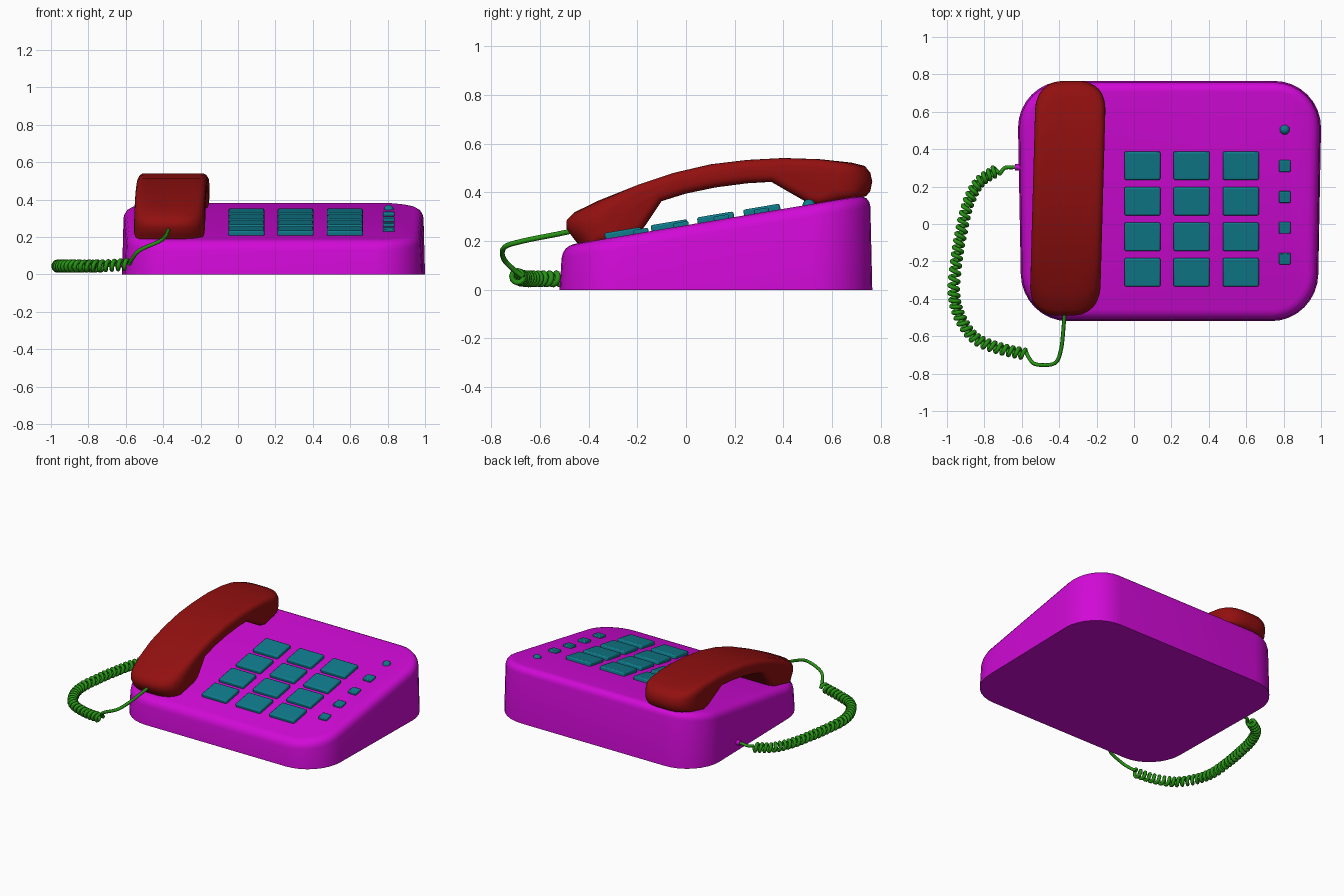
import bpy, bmesh, math
from mathutils import Vector

if "Cube" in bpy.data.objects:
    bpy.data.objects.remove(bpy.data.objects["Cube"])


def material(name, rgb):
    m = bpy.data.materials.new(name)
    m.use_nodes = True
    m.diffuse_color = (*rgb, 1)
    m.node_tree.nodes["Principled BSDF"].inputs["Base Color"].default_value = (*rgb, 1)
    return m


MAGENTA = material("magenta plastic", (0.64, 0.003, 0.68))
RED = material("dark red plastic", (0.29, 0.005, 0.005))
TEAL = material("teal plastic", (0.005, 0.2, 0.26))
GREEN = material("green cord", (0.02, 0.29, 0.007))


def finish(ob, mat, angle=40):
    ob.data.materials.append(mat)
    bpy.ops.object.select_all(action='DESELECT')
    ob.select_set(True)
    bpy.context.view_layer.objects.active = ob
    bpy.ops.object.shade_smooth_by_angle(angle=math.radians(angle))
    return ob


def loft(name, rings, mat, angle=40):
    """Skin a list of equal-length closed rings and cap both ends."""
    bm = bmesh.new()
    loops = [[bm.verts.new(p) for p in ring] for ring in rings]
    for a, b in zip(loops, loops[1:]):
        for i in range(len(a)):
            j = (i + 1) % len(a)
            bm.faces.new((a[i], a[j], b[j], b[i]))
    bm.faces.new(loops[0])
    bm.faces.new(loops[-1])
    bmesh.ops.recalc_face_normals(bm, faces=bm.faces)
    me = bpy.data.meshes.new(name)
    bm.to_mesh(me)
    bm.free()
    ob = bpy.data.objects.new(name, me)
    bpy.context.collection.objects.link(ob)
    return finish(ob, mat, angle)


# Sloping top of the base
SLOPE = 0.168


def deck(y):
    return 0.265 + SLOPE * y


# Base: rounded outline, straight walls, soft rim
CX, CY, HX, HY, R = 0.19, 0.123, 0.81, 0.642, 0.25


def base_ring(inset, height):
    ring = []
    r = R - inset
    for k, (sx, sy) in enumerate([(1, 1), (-1, 1), (-1, -1), (1, -1)]):
        for s in range(9):
            a = (k + s / 8) * math.pi / 2
            x = sx * (HX - R) + r * math.cos(a)
            y = CY + sy * (HY - R) + r * math.sin(a)
            x *= min(1, 1 - 0.025 * (0.45 - y))
            ring.append((CX + x, y, height(y)))
    return ring


rim = [(0.008, 0.05), (0.013, 0.03), (0.024, 0.014), (0.04, 0.004), (0.06, 0)]
loft("base", [base_ring(0, lambda y: 0)] +
     [base_ring(i, lambda y, d=d: deck(y) - d) for i, d in rim], MAGENTA, 50)


# Keys and side buttons lying on the slope
def key(name, x, y, w, d, rise):
    bpy.ops.mesh.primitive_cube_add(size=1, location=(x, y, deck(y) + rise / 2 - 0.004))
    ob = bpy.context.object
    ob.name = name
    ob.scale = (w, d, rise + 0.008)
    bpy.ops.object.transform_apply(location=False, rotation=False, scale=True)
    ob.rotation_euler.x = math.atan(SLOPE)
    bev = ob.modifiers.new("soft edge", 'BEVEL')
    bev.width = min(0.009, rise / 3)
    bev.segments = 2
    finish(ob, TEAL)


for row in range(4):
    for col in range(3):
        key(f"key_{row}_{col}", 0.045 + 0.263 * col, 0.312 - 0.19 * row, 0.192, 0.152, 0.024)
    key(f"side_button_{row}", 0.806, 0.31 - 0.165 * row, 0.062, 0.062, 0.016)

bpy.ops.mesh.primitive_uv_sphere_add(segments=20, ring_count=12, radius=0.027,
                                     location=(0.806, 0.505, deck(0.505) - 0.005))
bpy.context.object.name = "indicator_lamp"
finish(bpy.context.object, TEAL, 60)

# Handset: side profile (y, z), clockwise from the mouthpiece base
profile = [Vector(p) for p in [
    (-0.445, 0.19), (-0.465, 0.215), (-0.49, 0.25), (-0.49, 0.285), (-0.46, 0.317),
    (-0.36, 0.366), (-0.2, 0.43), (-0.05, 0.48), (0.1, 0.515), (0.25, 0.533),
    (0.4, 0.541), (0.55, 0.536), (0.68, 0.522), (0.735, 0.508), (0.757, 0.48),
    (0.765, 0.445), (0.757, 0.405), (0.74, 0.385), (0.7, 0.374), (0.55, 0.348),
    (0.5, 0.357), (0.35, 0.443), (0.25, 0.437), (0.12, 0.42), (0, 0.395),
    (-0.1, 0.364), (-0.18, 0.245), (-0.23, 0.222)]]
HALF_W, EDGE, PLAN_R, MID, HALF_L, CORE = 0.188, 0.035, 0.14, 0.137, 0.628, 0.4


def rounding(x, r):
    over = max(0, abs(x) - (HALF_W - r))
    return r - math.sqrt(max(0, r * r - over * over))


def handset_ring(x):
    ring = []
    inset, pull = rounding(x, EDGE), rounding(x, PLAN_R)
    for i, p in enumerate(profile):
        t = (profile[(i + 1) % len(profile)] - profile[i - 1]).normalized()
        q = p + Vector((t.y, -t.x)) * inset
        off = q.x - MID
        if abs(off) > CORE:
            k = (HALF_L - CORE - pull) / (HALF_L - CORE)
            off = math.copysign(CORE + (abs(off) - CORE) * k, off)
        ring.append((-0.354 + x + 0.0275 * off, MID + off, q.y))
    return ring


side = [HALF_W - d for d in (0, 0.002, 0.007, 0.014, 0.023, 0.035, 0.06, 0.095, 0.14)]
loft("handset", [handset_ring(x) for x in [-s for s in side] + side[::-1]], RED, 45)


# Cord
def spline(points, steps):
    """Smooth path through the given points."""
    pts = [Vector(p) for p in points]
    pts = [2 * pts[0] - pts[1]] + pts + [2 * pts[-1] - pts[-2]]
    out = []
    for a, b, c, d in zip(pts, pts[1:], pts[2:], pts[3:]):
        for s in range(steps):
            t = s / steps
            out.append(0.5 * (2 * b + (c - a) * t + (2 * a - 5 * b + 4 * c - d) * t ** 2
                              + (3 * b - a - 3 * c + d) * t ** 3))
    return out + [pts[-2]]


def tube(name, path, radius):
    cu = bpy.data.curves.new(name, 'CURVE')
    cu.dimensions = '3D'
    cu.bevel_depth = radius
    cu.bevel_resolution = 2
    cu.use_fill_caps = True
    sp = cu.splines.new('POLY')
    sp.points.add(len(path) - 1)
    for pt, co in zip(sp.points, path):
        pt.co = (*co, 1)
    ob = bpy.data.objects.new(name, cu)
    bpy.context.collection.objects.link(ob)
    bpy.ops.object.select_all(action='DESELECT')
    ob.select_set(True)
    bpy.context.view_layer.objects.active = ob
    bpy.ops.object.convert(target='MESH')
    finish(bpy.context.object, GREEN, 60)


coil_axis = spline([(-0.585, -0.695, 0.055), (-0.72, -0.665, 0.046), (-0.85, -0.61, 0.045),
                    (-0.93, -0.5, 0.045), (-0.963, -0.37, 0.045), (-0.95, -0.2, 0.045),
                    (-0.925, -0.05, 0.045), (-0.89, 0.1, 0.045), (-0.83, 0.22, 0.045),
                    (-0.73, 0.29, 0.045)], 50)
TURNS = 37
coil = []
for i, p in enumerate(coil_axis):
    t = (coil_axis[min(i + 1, len(coil_axis) - 1)] - coil_axis[max(i - 1, 0)]).normalized()
    out = t.cross(Vector((0, 0, 1))).normalized()
    a = 2 * math.pi * TURNS * i / (len(coil_axis) - 1)
    coil.append(p + 0.024 * (out * math.cos(a) + out.cross(t) * math.sin(a)))
tube("cord_coil", coil, 0.0115)

tube("cord_to_handset", spline([(-0.37, -0.45, 0.245), (-0.375, -0.53, 0.228), (-0.39, -0.67, 0.2),
                                (-0.425, -0.745, 0.175), (-0.525, -0.75, 0.13),
                                (-0.565, -0.71, 0.085), coil[0]], 6), 0.0105)
tube("cord_to_base", spline([coil[-1], (-0.69, 0.3, 0.05), (-0.65, 0.303, 0.055),
                             (-0.6, 0.305, 0.055)], 6), 0.0105)

# Cord socket on the left wall
bpy.ops.mesh.primitive_cylinder_add(vertices=12, radius=0.017, depth=0.03,
                                    location=(-0.622, 0.304, 0.055), rotation=(0, math.pi / 2, 0))
bpy.context.object.name = "cord_socket"
finish(bpy.context.object, MAGENTA)
